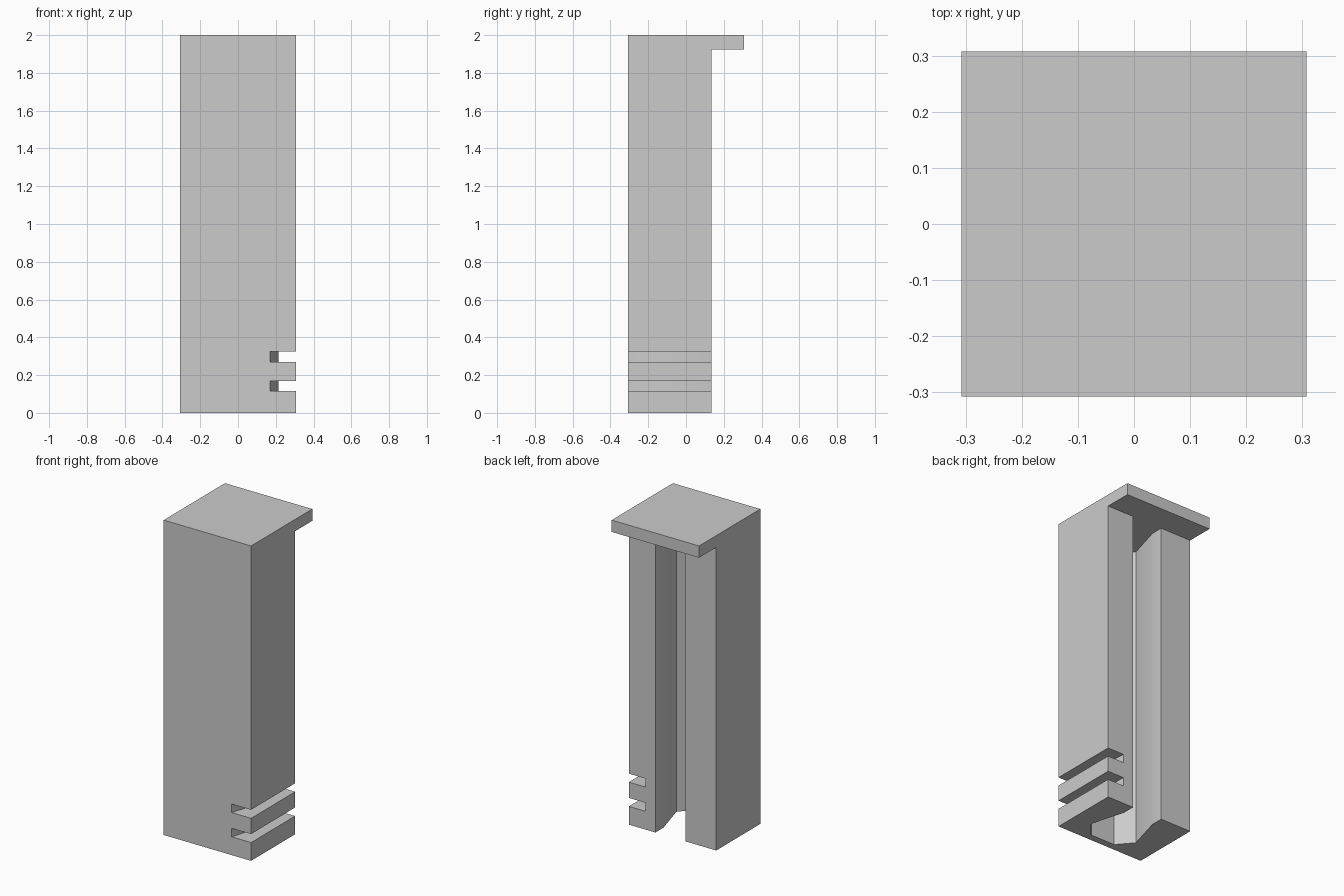
import bpy
import bmesh
import math

if "Cube" in bpy.data.objects:
    bpy.data.objects.remove(bpy.data.objects["Cube"], do_unlink=True)

HALF = 0.307          # half width and depth of the footprint
BACK = 0.135          # rear face of the column
PLATE_Z = 1.925       # underside of the top plate
TOP = 2.0

grey = bpy.data.materials.new("light_grey")
grey.use_nodes = True
grey.diffuse_color = (0.6, 0.6, 0.6, 1)
grey.node_tree.nodes["Principled BSDF"].inputs["Base Color"].default_value = grey.diffuse_color


def prism(name, outline, low, high):
    """Extrude a plan outline between two heights."""
    bm = bmesh.new()
    base = bm.faces.new([bm.verts.new((x, y, low)) for x, y in outline])
    result = bmesh.ops.extrude_face_region(bm, geom=[base])
    moved = [v for v in result["geom"] if isinstance(v, bmesh.types.BMVert)]
    bmesh.ops.translate(bm, verts=moved, vec=(0, 0, high - low))
    bmesh.ops.recalc_face_normals(bm, faces=bm.faces)
    mesh = bpy.data.meshes.new(name)
    bm.to_mesh(mesh)
    bm.free()
    mesh.materials.append(grey)
    obj = bpy.data.objects.new(name, mesh)
    bpy.context.collection.objects.link(obj)
    return obj


def activate(obj):
    bpy.ops.object.select_all(action="DESELECT")
    obj.select_set(True)
    bpy.context.view_layer.objects.active = obj


# Column with a flared channel in its rear, mirrored about the channel centre
centre = 0.015
channel = [(0.105, BACK), (0.105, 0.056), (0.168, -0.165), (0.085, -0.262)]
left_side = [(centre + x, y) for x, y in channel]
right_side = [(centre - x, y) for x, y in reversed(channel)]
outline = [(-HALF, BACK), (-HALF, -HALF), (HALF, -HALF), (HALF, BACK)]
column = prism("column", outline + left_side + right_side, 0, PLATE_Z)

# Two side slots whose inner end is a shallow V
slot = [(0.4, -0.4), (0.142, -0.4), (0.17, -HALF), (0.215, -0.165),
        (0.19, BACK), (0.183, 0.22), (0.4, 0.22)]
for low in (0.116, 0.27):
    cutter = prism("slot_cutter", slot, low, low + 0.054)
    cutter.hide_render = True
    cut = column.modifiers.new("slot", "BOOLEAN")
    cut.operation = "DIFFERENCE"
    cut.solver = "EXACT"
    cut.object = cutter
    activate(column)
    bpy.ops.object.modifier_apply(modifier=cut.name)
    bpy.data.objects.remove(cutter, do_unlink=True)

# Overhanging top plate
square = [(-HALF, -HALF), (HALF, -HALF), (HALF, HALF), (-HALF, HALF)]
plate = prism("top_plate", square, PLATE_Z, TOP)

for part in (column, plate):
    activate(part)
    bpy.ops.object.shade_smooth_by_angle(angle=math.radians(30))
